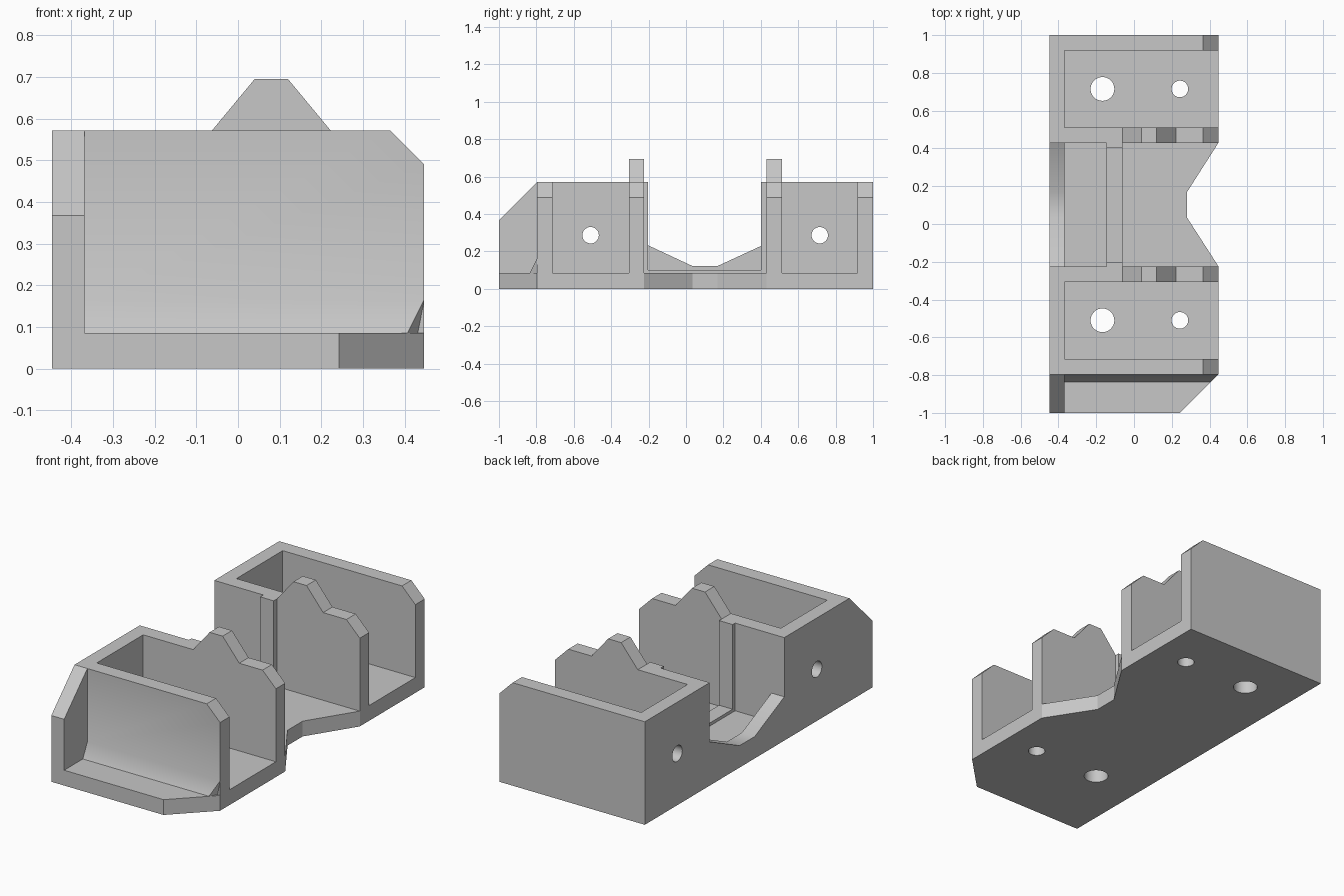
import bpy
import bmesh
import math
from mathutils import Matrix, Vector

cube = bpy.data.objects.get("Cube")
if cube:
    bpy.data.objects.remove(cube, do_unlink=True)

# Single plain grey finish
grey = bpy.data.materials.new("plain grey")
grey.use_nodes = True
grey.diffuse_color = (0.57, 0.57, 0.57, 1)
grey.node_tree.nodes["Principled BSDF"].inputs["Base Color"].default_value = grey.diffuse_color


def to_object(name, bm):
    bmesh.ops.recalc_face_normals(bm, faces=bm.faces)
    mesh = bpy.data.meshes.new(name)
    bm.to_mesh(mesh)
    bm.free()
    mesh.materials.append(grey)
    obj = bpy.data.objects.new(name, mesh)
    bpy.context.collection.objects.link(obj)
    return obj


def prism(name, profile, axis, start, end, trim=None):
    """Extrude a 2D profile along the x, y or z axis."""
    def place(a, b):
        return {"x": (start, a, b), "y": (a, start, b), "z": (a, b, start)}[axis]
    bm = bmesh.new()
    face = bm.faces.new([bm.verts.new(place(a, b)) for a, b in profile])
    ext = bmesh.ops.extrude_face_region(bm, geom=[face])
    step = Vector([end - start if axis == k else 0 for k in "xyz"])
    for v in ext["geom"]:
        if isinstance(v, bmesh.types.BMVert):
            v.co += step
    if trim:
        for v in bm.verts:
            v.co.x = min(v.co.x, trim(v.co.y))
    return to_object(name, bm)


def drill(name, location, radius, along_x=False):
    turn = Matrix.Rotation(math.pi / 2, 4, "Y") if along_x else Matrix()
    bm = bmesh.new()
    bmesh.ops.create_cone(bm, cap_ends=True, segments=32, radius1=radius, radius2=radius,
                          depth=0.3, matrix=Matrix.Translation(location) @ turn)
    return to_object(name, bm)


def combine(target, other, operation):
    mod = target.modifiers.new("combine", "BOOLEAN")
    mod.operation = operation
    mod.solver = "EXACT"
    mod.object = other
    bpy.ops.object.select_all(action="DESELECT")
    target.select_set(True)
    bpy.context.view_layer.objects.active = target
    bpy.ops.object.modifier_apply(modifier=mod.name)
    bpy.data.objects.remove(other, do_unlink=True)


W = 0.447          # half width
T = 0.572          # wall height
FLOOR = 0.085
INNER = -0.368     # inside of the rear plate
BAYS = (-0.51, 0.715)

# Floor with cut corner and side notch
bracket = prism("bracket", [(-W, -1), (0.243, -1), (W, -0.796), (W, -0.224), (0.28, 0.035),
                            (0.28, 0.168), (W, 0.43), (W, 1), (-W, 1)], "z", 0, FLOOR)

# Tall side plate with stepped saddle
parts = [prism("side_plate", [(-1, 0), (1, 0), (1, T), (0.43, T), (0.43, 0.243), (0.168, 0.122),
                              (0.035, 0.122), (-0.224, 0.243), (-0.224, T), (-0.796, T),
                              (-1, 0.368)], "x", -W, INNER)]

# Cross walls: plain outside, toothed toward the middle
plain = [(-0.41, 0.04), (W, 0.04), (W, 0.49), (0.365, T)]
tooth = [(0.222, T), (0.12, 0.695), (0.04, 0.695), (-0.062, T)]
end = [(-0.41, T)]
for name, y, toothed in (("front_wall", -0.796, False), ("front_inner_wall", -0.306, True),
                         ("back_inner_wall", 0.43, True), ("back_wall", 0.918, False)):
    y_end = 1 if name == "back_wall" else y + 0.082
    parts.append(prism(name, plain + (tooth if toothed else []) + end, "y", y, y_end))

# Raised U-shaped rib across the middle bay
parts.append(prism("middle_rib", [(-0.26, 0.04), (0.46, 0.04), (0.46, T), (0.402, T), (0.402, 0.102),
                                  (-0.202, 0.102), (-0.202, T), (-0.26, T)], "x", -0.145, -0.062))

# Sloped foot of the front wall, following the cut corner
parts.append(prism("wall_foot", [(-0.836, 0.05), (-0.836, FLOOR), (-0.796, 0.165), (-0.76, 0.165),
                                 (-0.76, 0.05)], "x", -0.41, W, trim=lambda y: min(W, y + 1.243)))
for part in parts:
    combine(bracket, part, "UNION")

# Screw holes in the floor and side plate of each bay
for y in BAYS:
    combine(bracket, drill("large_hole", (-0.167, y, 0.04), 0.063), "DIFFERENCE")
    combine(bracket, drill("small_hole", (0.243, y, 0.04), 0.044), "DIFFERENCE")
    combine(bracket, drill("side_hole", (-0.41, y, 0.287), 0.044, True), "DIFFERENCE")

bpy.ops.object.shade_smooth_by_angle(angle=math.radians(30))
